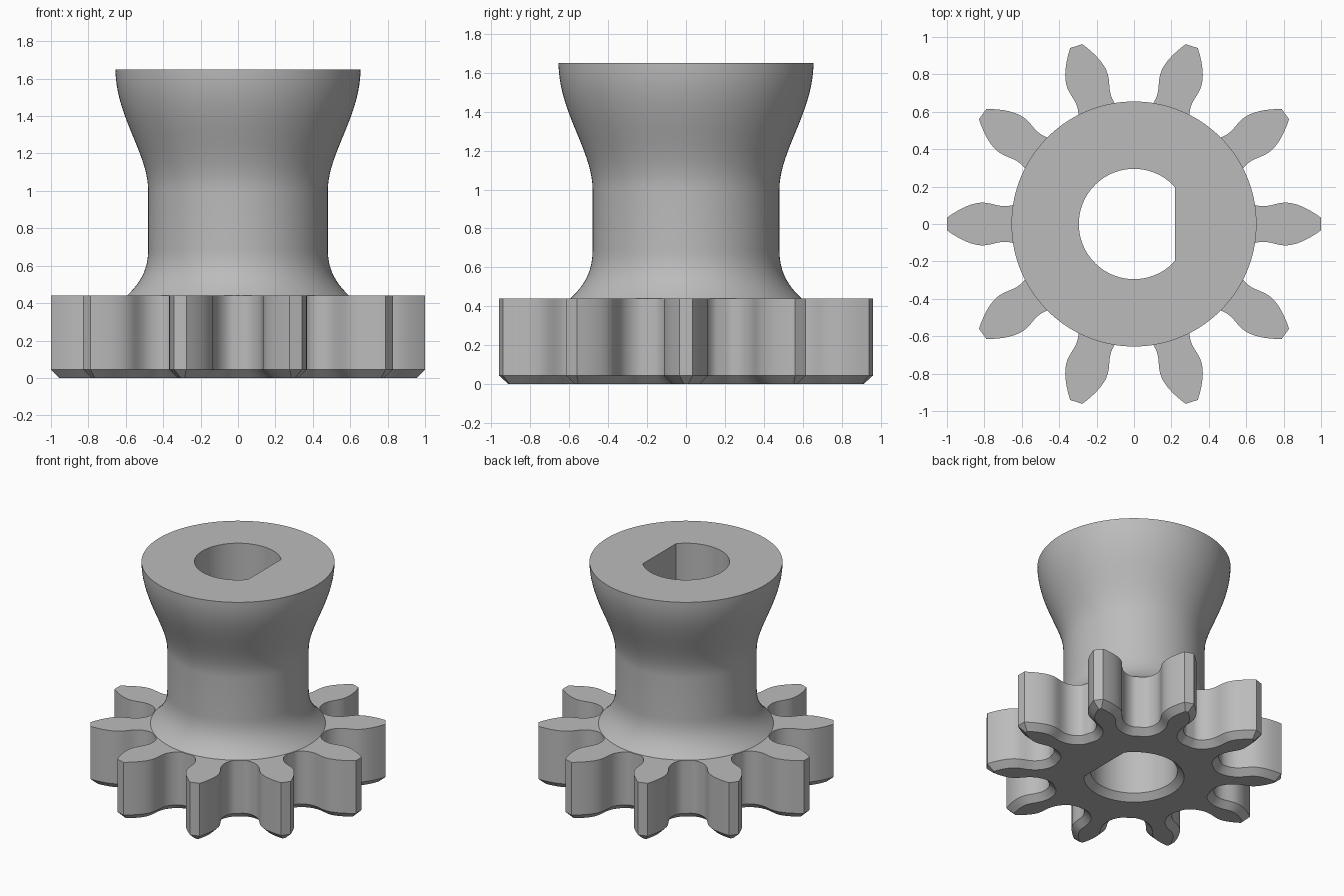
import bpy
import bmesh
from math import sin, cos, pi, acos, radians
from mathutils import Vector, Matrix
from mathutils.geometry import interpolate_bezier

cube = bpy.data.objects.get("Cube")
if cube:
    bpy.data.objects.remove(cube, do_unlink=True)

TEETH = 10
GEAR_TOP, HUB_TOP = 0.44, 1.65
CHAMFER = 0.045
HUB_BASE_R = 0.594
BORE_R, BORE_FLAT = 0.295, 0.22

grey = bpy.data.materials.new("light_grey")
grey.diffuse_color = (0.5, 0.5, 0.5, 1)
grey.use_nodes = True
grey.node_tree.nodes["Principled BSDF"].inputs["Base Color"].default_value = (0.5, 0.5, 0.5, 1)


def bezier(a, b, c, d, steps):
    """Points along one cubic segment, given in order start, handle, handle, end."""
    return [p.xy for p in interpolate_bezier(*(Vector((*q, 0)) for q in (a, b, c, d)), steps)]


def circle(r, n=120):
    return [Vector((r * cos(2 * pi * i / n), r * sin(2 * pi * i / n))) for i in range(n)]


def d_shape(grow=0.0, n=72):
    """Round bore outline with one flat on the +x side."""
    r = BORE_R + grow
    start = acos((BORE_FLAT + grow) / r)
    angles = [start + (2 * pi - 2 * start) * i / n for i in range(n + 1)]
    return [Vector((r * cos(a), r * sin(a))) for a in angles]


def gear_outline():
    # Half a tooth: curved flank, narrowed neck, root fillet
    half = bezier((1, 0.034), (0.93, 0.084), (0.86, 0.118), (0.8, 0.114), 9)
    half += bezier((0.8, 0.114), (0.76, 0.111), (0.73, 0.095), (0.69, 0.095), 6)[1:]
    half += bezier((0.69, 0.095), (0.64, 0.095), (0.588, 0.125), (0.578, 0.16), 9)[1:]
    tooth = [Vector((p.x, -p.y)) for p in reversed(half)] + half
    root = Matrix.Rotation(pi / TEETH, 2) @ Vector((0.6, 0))
    tooth.append(root)
    return [Matrix.Rotation(2 * pi * k / TEETH, 2) @ p for k in range(TEETH) for p in tooth]


def inset(points, d):
    """Move a counter-clockwise outline inwards with mitred corners."""
    result = []
    for i, p in enumerate(points):
        a = (p - points[i - 1]).normalized()
        b = (points[(i + 1) % len(points)] - p).normalized()
        na, nb = Vector((-a.y, a.x)), Vector((-b.y, b.x))
        result.append(p + (na + nb) * d / (1 + na.dot(nb)))
    return result


def ring(bm, points, z):
    return [bm.verts.new((p.x, p.y, z)) for p in points]


def wall(bm, rings):
    for low, high in zip(rings, rings[1:]):
        for i in range(len(low)):
            bm.faces.new((low[i - 1], low[i], high[i], high[i - 1]))


def cap(bm, outer, inner, direction):
    """Flat face between two loops at the same height."""
    edges = []
    for loop in (outer, inner):
        for i in range(len(loop)):
            pair = (loop[i - 1], loop[i])
            edges.append(bm.edges.get(pair) or bm.edges.new(pair))
    bmesh.ops.triangle_fill(bm, edges=edges, use_beauty=True, normal=(0, 0, direction))


def finish(bm, name):
    bmesh.ops.recalc_face_normals(bm, faces=bm.faces[:])
    mesh = bpy.data.meshes.new(name)
    bm.to_mesh(mesh)
    bm.free()
    mesh.materials.append(grey)
    obj = bpy.data.objects.new(name, mesh)
    bpy.context.collection.objects.link(obj)
    bpy.ops.object.select_all(action="DESELECT")
    obj.select_set(True)
    bpy.context.view_layer.objects.active = obj
    bpy.ops.object.shade_smooth_by_angle(angle=radians(30))


# Toothed gear with chamfered underside and bore
bm = bmesh.new()
outline = gear_outline()
teeth = [ring(bm, inset(outline, CHAMFER), 0), ring(bm, outline, CHAMFER), ring(bm, outline, GEAR_TOP)]
bore = [ring(bm, d_shape(CHAMFER), 0), ring(bm, d_shape(), CHAMFER), ring(bm, d_shape(), GEAR_TOP)]
wall(bm, teeth)
wall(bm, bore)
cap(bm, teeth[0], bore[0], -1)
cap(bm, teeth[2], ring(bm, circle(HUB_BASE_R), GEAR_TOP), 1)
finish(bm, "toothed_gear")

# Flared hub: foot fillet, straight neck, S-curved head
bm = bmesh.new()
profile = bezier((HUB_BASE_R, GEAR_TOP), (0.52, 0.51), (0.48, 0.58), (0.48, 0.69), 12)
profile += bezier((0.48, 1.0), (0.48, 1.2), (0.655, 1.4), (0.655, HUB_TOP), 20)
hub = [ring(bm, circle(r), z) for r, z in profile]
bore = [ring(bm, d_shape(), GEAR_TOP), ring(bm, d_shape(), HUB_TOP)]
wall(bm, hub)
wall(bm, bore)
cap(bm, hub[-1], bore[1], 1)
finish(bm, "flared_hub")
